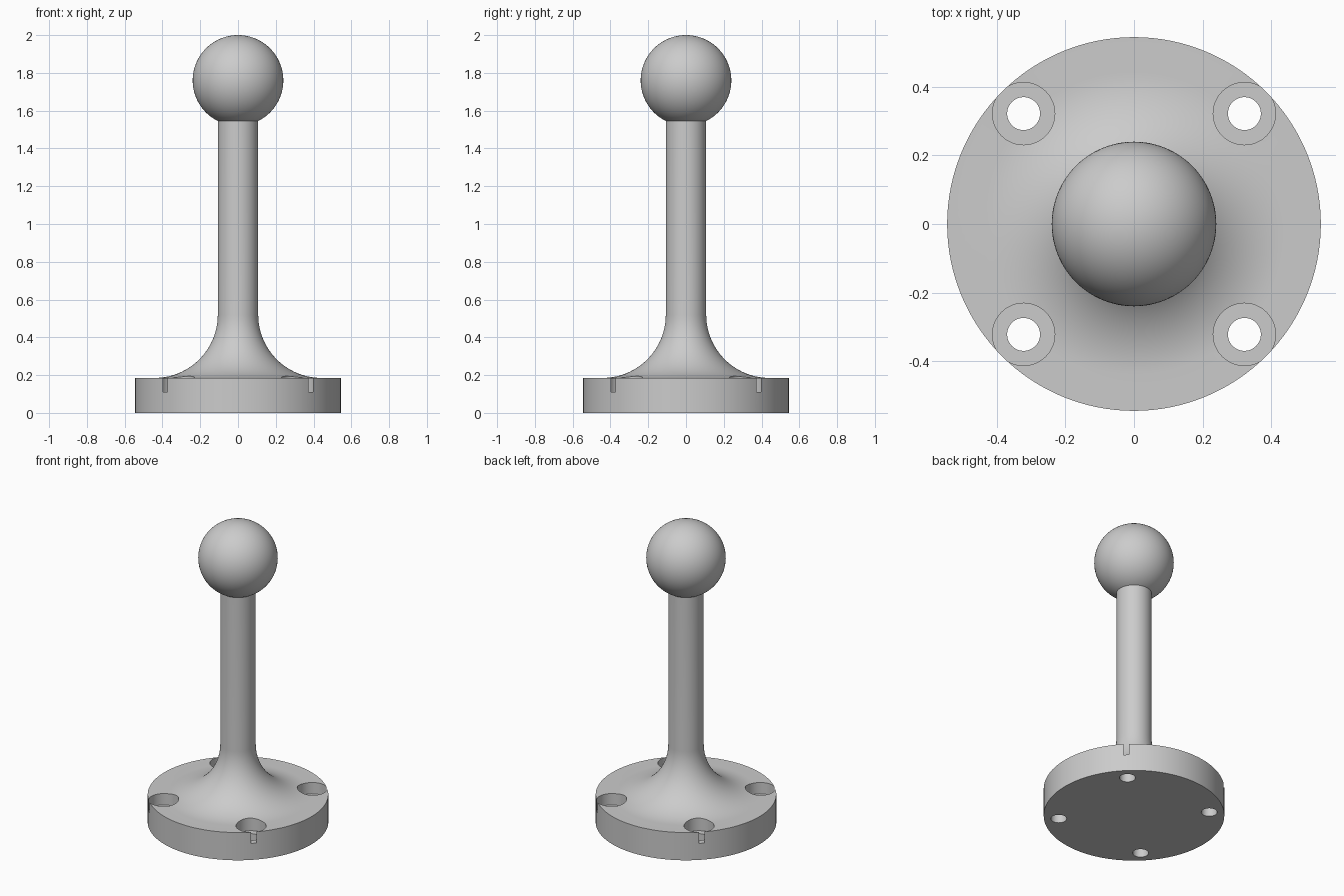
import bpy, bmesh, math

default = bpy.data.objects.get("Cube")
if default:
    bpy.data.objects.remove(default, do_unlink=True)

BASE_R, BASE_H = 0.545, 0.185
STEM_R, FLARE_R = 0.107, 0.335
BALL_R, BALL_Z = 0.24, 1.76
HOLE_OFFSET = 0.322

grey = bpy.data.materials.new("plain grey")
grey.use_nodes = True
colour = (0.6, 0.6, 0.6, 1)
grey.diffuse_color = colour
grey.node_tree.nodes["Principled BSDF"].inputs["Base Color"].default_value = colour


def lathe(name, profile, steps):
    """Spin an (r, z) profile around the z axis into a closed solid."""
    bm = bmesh.new()
    verts = [bm.verts.new((r, 0, z)) for r, z in profile]
    edges = [bm.edges.new(pair) for pair in zip(verts, verts[1:])]
    bmesh.ops.spin(bm, geom=verts + edges, cent=(0, 0, 0), axis=(0, 0, 1),
                   angle=math.tau, steps=steps)
    bmesh.ops.remove_doubles(bm, verts=bm.verts, dist=1e-5)
    bmesh.ops.recalc_face_normals(bm, faces=bm.faces)
    mesh = bpy.data.meshes.new(name)
    bm.to_mesh(mesh)
    bm.free()
    mesh.materials.append(grey)
    obj = bpy.data.objects.new(name, mesh)
    bpy.context.collection.objects.link(obj)
    return obj


def activate(obj):
    bpy.ops.object.select_all(action='DESELECT')
    obj.select_set(True)
    bpy.context.view_layer.objects.active = obj


# Round base flowing through a concave quarter-circle flare into the stem
profile = [(0, 0), (BASE_R, 0), (BASE_R, BASE_H)]
for i in range(25):
    a = math.pi / 2 * i / 24
    profile.append((STEM_R + FLARE_R * (1 - math.sin(a)),
                    BASE_H + FLARE_R * (1 - math.cos(a))))
profile += [(STEM_R, 1.6), (0, 1.6)]
stand = lathe("base_and_stem", profile, 128)

# Four counterbored screw holes, just breaking through the rim
hole = [(0, -0.1), (0.048, -0.1), (0.048, 0.11), (0.091, 0.11), (0.091, 0.4), (0, 0.4)]
for x in (-HOLE_OFFSET, HOLE_OFFSET):
    for y in (-HOLE_OFFSET, HOLE_OFFSET):
        cutter = lathe("screw_hole_cutter", hole, 48)
        cutter.location = (x, y, 0)
        cutter.hide_render = True
        cut = stand.modifiers.new("screw_hole", 'BOOLEAN')
        cut.operation = 'DIFFERENCE'
        cut.solver = 'EXACT'
        cut.object = cutter
        activate(stand)
        bpy.ops.object.modifier_apply(modifier=cut.name)
        bpy.data.objects.remove(cutter, do_unlink=True)

# Ball on top of the stem
arc = [math.pi * i / 48 for i in range(49)]
ball = lathe("ball", [(BALL_R * math.sin(a), BALL_Z - BALL_R * math.cos(a)) for a in arc], 96)

for obj in (stand, ball):
    activate(obj)
    bpy.ops.object.shade_smooth_by_angle(angle=math.radians(30))
